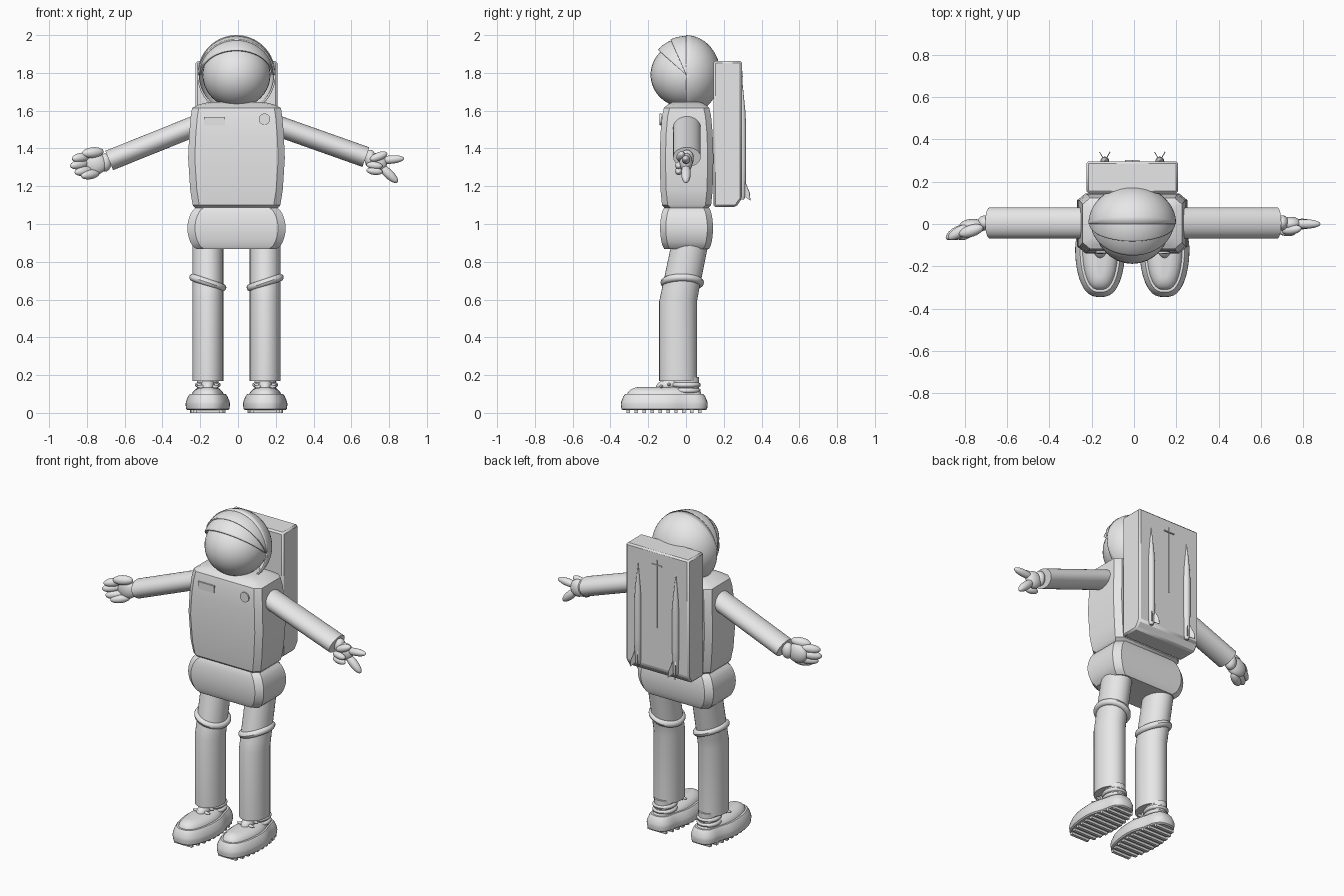
import bpy, bmesh, math
from mathutils import Vector, Matrix

if "Cube" in bpy.data.objects:
    bpy.data.objects.remove(bpy.data.objects["Cube"])

suit = bpy.data.materials.new("suit_grey")
suit.use_nodes = True
suit.diffuse_color = (0.8, 0.8, 0.8, 1)
suit.node_tree.nodes["Principled BSDF"].inputs["Base Color"].default_value = (0.8, 0.8, 0.8, 1)

MID = -0.008          # body axis in x
TAU = math.tau
parts = []


def finish(name, bm):
    bmesh.ops.recalc_face_normals(bm, faces=bm.faces)
    me = bpy.data.meshes.new(name)
    bm.to_mesh(me)
    bm.free()
    me.materials.append(suit)
    ob = bpy.data.objects.new(name, me)
    bpy.context.collection.objects.link(ob)
    parts.append(ob)
    return ob


def loft(name, rings, closed=True):
    """Skin a list of equal-length point rings; closed rings get end caps."""
    bm = bmesh.new()
    rows = [[bm.verts.new(p) for p in ring] for ring in rings]
    n = len(rows[0])
    for a, b in zip(rows, rows[1:]):
        for i in range(n if closed else n - 1):
            j = (i + 1) % n
            bm.faces.new((a[i], a[j], b[j], b[i]))
    if closed:
        bm.faces.new(rows[0])
        bm.faces.new(rows[-1])
    return finish(name, bm)


def oval(x, y, z, rx, ry, n=32):
    return [(x + rx * math.cos(TAU * i / n), y + ry * math.sin(TAU * i / n), z) for i in range(n)]


def ellipsoid(name, centre, radii, turn=None):
    bm = bmesh.new()
    bmesh.ops.create_uvsphere(bm, u_segments=32, v_segments=20, radius=1)
    m = Matrix.Translation(centre) @ (turn or Matrix()) @ Matrix.Diagonal((*radii, 1))
    bm.transform(m)
    return finish(name, bm)


def finger(name, a, b, r):
    a, b = Vector(a), Vector(b)
    turn = (b - a).to_track_quat("Z", "Y").to_matrix().to_4x4()
    return ellipsoid(name, (a + b) / 2, (r, r, (b - a).length / 2), turn)


def ring(name, centre, major, minor, stretch, tilt=0):
    """Torus stretched in y and tilted about y."""
    turn = Matrix.Translation(centre) @ Matrix.Rotation(tilt, 4, "Y")
    rows = []
    for i in range(37):
        a = TAU * i / 36
        row = []
        for k in range(12):
            r = major + minor * math.cos(TAU * k / 12)
            row.append(turn @ Vector((r * math.cos(a), r * stretch * math.sin(a), minor * math.sin(TAU * k / 12))))
        rows.append(row)
    ob = loft(name, rows)
    bm = bmesh.new()
    bm.from_mesh(ob.data)
    bmesh.ops.delete(bm, geom=[f for f in bm.faces if len(f.verts) > 4], context="FACES_ONLY")
    bmesh.ops.remove_doubles(bm, verts=bm.verts, dist=1e-5)
    bmesh.ops.recalc_face_normals(bm, faces=bm.faces)
    bm.to_mesh(ob.data)
    bm.free()


def box(name, centre, size):
    bm = bmesh.new()
    bmesh.ops.create_cube(bm, size=1)
    bm.transform(Matrix.Translation(centre) @ Matrix.Diagonal((*size, 1)))
    return finish(name, bm)


def section(z, hx, hy, cx=0.035, cy=0.03):
    """Rectangle with chamfered corners."""
    quad = [(hx, hy - cy), (hx - cx, hy), (cx - hx, hy), (-hx, hy - cy)]
    return [(MID + x, 0.003 + y, z) for x, y in quad + [(-x, -y) for x, y in quad]]


# Torso and hips
loft("torso", [section(*s) for s in (
    (1.08, .215, .11), (1.1, .232, .13), (1.18, .245, .138), (1.35, .256, .142), (1.48, .25, .138),
    (1.57, .242, .13), (1.615, .235, .12), (1.632, .2, .1), (1.645, .15, .075))])
hips = []
for i in range(13):
    bulge = math.sin(math.pi * i / 12) ** 0.6
    hips.append(section(0.867 + 0.221 * i / 12, 0.213 + 0.047 * bulge, 0.118 + 0.022 * bulge, 0.04))
loft("hips", hips)
box("chest_patch", (MID - .117, -.132, 1.545), (.11, .009, .045))
badge = loft("chest_badge", [oval(0, 0, z, .03, .03) for z in (0, .008)])
badge.matrix_world = Matrix.Translation((.14, -.131, 1.555)) @ Matrix.Rotation(math.pi / 2, 4, "X")

# Helmet: face globe, rear shell and two folding visor bands
ellipsoid("face_globe", (MID, 0, 1.79), (.18, .188, .175))


def shell(name, r, start, end):
    rows = []
    for i in range(17):
        a = math.radians(start + (end - start) * i / 16)
        rows.append([(MID + r[0] * math.cos(u), r[1] * math.sin(u) * math.cos(a),
                      1.79 + r[2] * math.sin(u) * math.sin(a))
                     for u in [math.pi * (k + .02) / 32.04 for k in range(33)]])
    ob = loft(name, rows, closed=False)
    mod = ob.modifiers.new("thickness", "SOLIDIFY")
    mod.thickness = 0.01
    mod.offset = 0


shell("helmet_back", (.202, .178, .205), -90, 90)
shell("visor_upper", (.198, .196, .2), 88, 114)
shell("visor_lower", (.19, .196, .193), 88, 138)

# Legs and boots
def outline(x, z, s):
    pts = []
    for i in range(48):
        t = TAU * i / 48
        y = -.115 - .23 * s * math.cos(t)
        waist = 1 - .16 * math.exp(-((y - .01) / .06) ** 2)
        w = (.118 - .23 * (1 - s)) * abs(math.sin(t)) ** .75 * waist
        pts.append((x + math.copysign(w, math.sin(t)), y, z))
    return pts


for side, label in ((-1, "right"), (1, "left")):
    x = MID + side * .152
    loft(label + "_leg", [oval(x, y, z, .082, r) for z, y, r in (
        (.17, -.042, .1), (.59, -.042, .1), (.65, -.03, .099), (.92, .026, .098))])
    ring(label + "_knee_band", (x, -.02, .69), .083, .02, 1.12, -side * .33)
    loft(label + "_ankle", [oval(x, 0, z, .056, .07) for z in (.1, .19)])
    for z in (.118, .148):
        ring(label + "_ankle_cuff", (x, 0, z), .055, .013, 1.15)
    loft(label + "_sole", [outline(x, z, s) for z, s in (
        (.014, .95), (.02, .985), (.045, 1), (.06, .99), (.088, .94), (.1, .9))])
    loft(label + "_boot_upper", [outline(x, z, s) for z, s in (
        (.09, .86), (.108, .84), (.122, .78), (.132, .7), (.137, .6))])
    for i in range(10):
        y = -.305 + i * .042
        w = .19 * math.sqrt(1 - ((y + .115) / .23) ** 2) ** .75
        box(label + "_tread", (x, y, .01), (w, .018, .02))
    for y, z in ((-.13, .139), (-.09, .15)):
        finger(label + "_lace", (x - .06, y, z), (x + .06, y, z), .011)
    finger(label + "_boot_tongue", (x, -.16, .125), (x, -.04, .165), .035)

# Arms: oval sleeves sloping down from the shoulders
def sleeve(name, a, b):
    a, b = Vector(a), Vector(b)
    d = (b - a).normalized()
    up = d.cross(Vector((0, 1, 0)))
    loft(name, [[c + up * (.055 * math.cos(TAU * i / 32)) + Vector((0, .073 * math.sin(TAU * i / 32), 0))
                 for i in range(32)] for c in (a, b)])


sleeve("right_arm", (-.2, .005, 1.53), (-.682, .005, 1.336))
sleeve("left_arm", (.18, .005, 1.53), (.677, .005, 1.354))

# Right hand closed into a loose fist
ellipsoid("right_wrist", (-.705, .005, 1.325), (.035, .035, .048))
ellipsoid("right_palm", (-.76, -.01, 1.318), (.065, .034, .058))
for i, (fx, fz) in enumerate(((-.832, 1.352), (-.842, 1.315), (-.818, 1.28), (-.785, 1.262))):
    finger("right_finger_%d" % (i + 1), (fx - .045, -.07, fz - .008), (fx + .05, -.01, fz + .008), .025)
finger("right_thumb", (-.825, -.05, 1.372), (-.712, -.015, 1.384), .028)

# Left hand with two fingers spread
ellipsoid("left_wrist", (.7, .005, 1.345), (.03, .036, .048))
ellipsoid("left_palm", (.74, 0, 1.325), (.05, .034, .052))
finger("left_index", (.74, 0, 1.335), (.88, 0, 1.347), .022)
finger("left_middle", (.745, 0, 1.315), (.845, 0, 1.22), .025)
finger("left_thumb", (.7, -.035, 1.34), (.79, -.02, 1.375), .022)
for z in (1.275, 1.305):
    finger("left_curled_finger", (.68, -.035, z + .01), (.765, -.04, z), .02)

# Backpack with a sloped lower rear edge
profile = ((.145, 1.09), (.265, 1.09), (.296, 1.135), (.296, 1.863), (.145, 1.863))
pack = loft("backpack", [[(MID + sx * .216, y, z) for y, z in profile] for sx in (-1, 1)])
bev = pack.modifiers.new("edge", "BEVEL")
bev.width = .01
bev.segments = 1
box("backpack_seam", (MID, .297, 1.6), (.004, .006, .42))
box("backpack_handle", (MID, .298, 1.78), (.07, .008, .006))

# Rockets strapped to the backpack
for side, label in ((-1, "right"), (1, "left")):
    x, y = MID + side * .13, .297
    loft(label + "_rocket", [oval(x, y, z, r, r, 20) for z, r in (
        (1.13, .011), (1.15, .018), (1.3, .021), (1.53, .021), (1.6, .017), (1.68, .009), (1.76, .001))])
    for a in (60, 120, 240, 300):
        d = Vector((math.cos(math.radians(a)), math.sin(math.radians(a)), 0))
        n = Vector((-d.y, d.x, 0)) * .002
        tri = [Vector((x, y, 0)) + d * r + Vector((0, 0, z))
               for r, z in ((.008, 1.245), (.008, 1.15), (.05, 1.125), (.046, 1.165))]
        loft(label + "_rocket_fin", [[p + n for p in tri], [p - n for p in tri]])

# Smooth rounded surfaces, keep hard edges
bpy.ops.object.select_all(action="DESELECT")
for ob in parts:
    ob.select_set(True)
bpy.context.view_layer.objects.active = parts[0]
bpy.ops.object.shade_smooth_by_angle(angle=math.radians(32))
